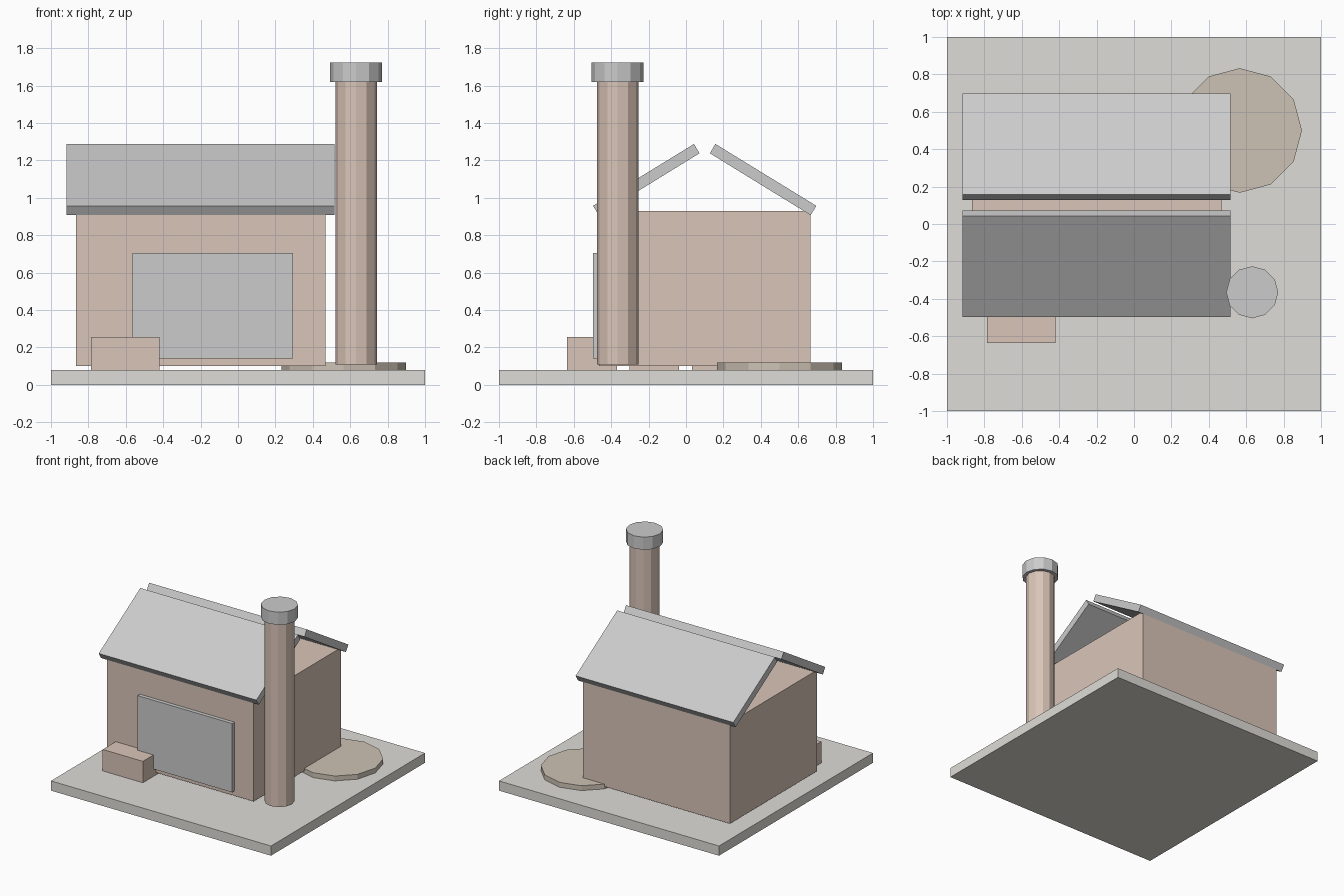
import bpy, bmesh
from math import pi

if "Cube" in bpy.data.objects:
    bpy.data.objects.remove(bpy.data.objects["Cube"])


def material(name, rgb):
    m = bpy.data.materials.new(name)
    m.diffuse_color = (*rgb, 1)
    m.use_nodes = True
    m.node_tree.nodes["Principled BSDF"].inputs["Base Color"].default_value = m.diffuse_color
    return m


BRICK = material("brick", (0.70, 0.56, 0.48))
STONE = material("stone", (0.74, 0.72, 0.68))
EARTH = material("earth", (0.61, 0.54, 0.46))


def add(name, bm, mat):
    bmesh.ops.recalc_face_normals(bm, faces=bm.faces)
    mesh = bpy.data.meshes.new(name)
    bm.to_mesh(mesh)
    bm.free()
    ob = bpy.data.objects.new(name, mesh)
    bpy.context.collection.objects.link(ob)
    if mat:
        mesh.materials.append(mat)
    return ob


def box(name, x, y, z, mat=None):
    bm = bmesh.new()
    bmesh.ops.create_cube(bm, size=1)
    for v in bm.verts:
        v.co = [(a + b) / 2 + c * (b - a) for c, (a, b) in zip(v.co, (x, y, z))]
    return add(name, bm, mat)


def drum(name, x, y, r, z0, z1, mat=None):
    bm = bmesh.new()
    bmesh.ops.create_cone(bm, cap_ends=True, segments=12, radius1=r, radius2=r, depth=z1 - z0)
    bmesh.ops.translate(bm, verts=bm.verts, vec=(x, y, (z0 + z1) / 2))
    return add(name, bm, mat)


def roof_slab(name, side):
    # Sloped cross-section, mirrored about the ridge at y = 0.1
    profile = [(0.057, 1.288), (0.028, 1.238), (0.566, 0.907), (0.597, 0.957)]
    bm = bmesh.new()
    face = bm.faces.new([bm.verts.new((-0.918, 0.1 + side * d, z)) for d, z in profile])
    ext = bmesh.ops.extrude_face_region(bm, geom=[face], use_keep_orig=True)["geom"]
    bmesh.ops.translate(bm, vec=(1.433, 0, 0),
                        verts=[g for g in ext if isinstance(g, bmesh.types.BMVert)])
    return add(name, bm, None)


# Ground slab and round patch
box("base_slab", (-1, 1), (-1, 1), (0, 0.08), STONE)
drum("round_patch", 0.565, 0.5, 0.333, 0.08, 0.12, EARTH)

# Building body, front door and roof
box("building_body", (-0.866, 0.468), (-0.466, 0.666), (0.1, 0.93), BRICK)
box("large_door", (-0.565, 0.295), (-0.497, -0.464), (0.14, 0.705))
roof_slab("roof_front", -1)
roof_slab("roof_back", 1)

# Chimney and its cap
drum("chimney", 0.632, -0.365, 0.112, 0.11, 1.62, BRICK)
drum("chimney_cap", 0.632, -0.365, 0.139, 1.62, 1.724)

# Row of crates running back into the building
for i in range(3):
    y = -0.635 + i * 0.333
    box(f"crate_{i + 1}", (-0.785, -0.42), (y, y + 0.265), (0.08, 0.256), BRICK)
